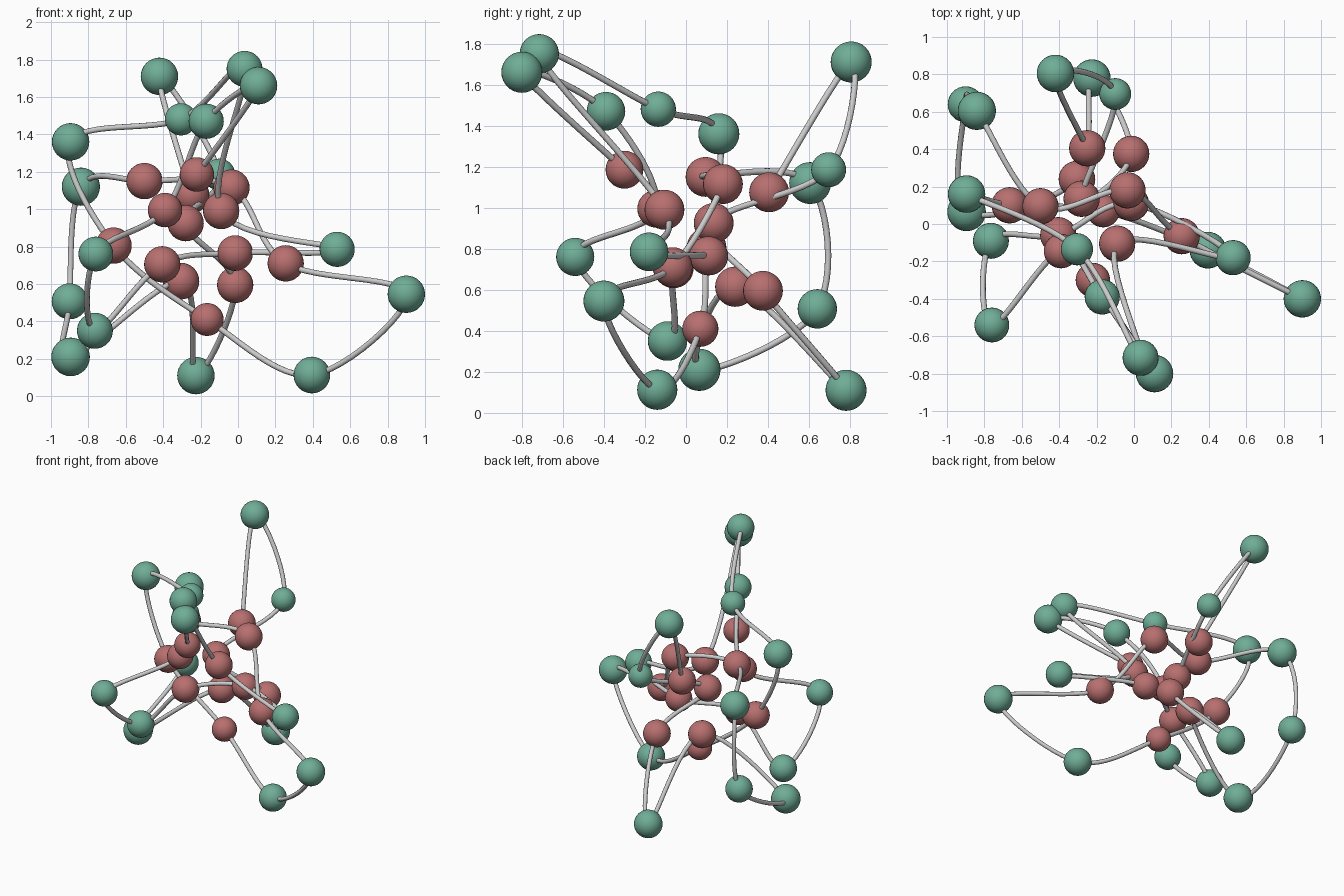
import bpy
from mathutils import Vector

if "Cube" in bpy.data.objects:
    bpy.data.objects.remove(bpy.data.objects["Cube"])

# Chain of beads in order: kind (o = outer green, i = inner red), x, y, z, radius
BEADS = [
    ("i", -0.25, 0.405, 1.075, .097),
    ("o", -0.42, 0.805, 1.71, .100),
    ("o", -0.10, 0.695, 1.185, .085),
    ("i", -0.28, 0.135, 0.925, .097),
    ("i", -0.015, 0.375, 0.595, .097),
    ("o", -0.225, 0.78, 0.11, .100),
    ("i", -0.305, 0.24, 0.615, .098),
    ("o", -0.895, 0.065, 0.21, .103),
    ("o", -0.90, 0.64, 0.507, .096),
    ("o", -0.84, 0.605, 1.12, .102),
    ("i", -0.50, 0.095, 1.15, .097),
    ("i", -0.035, 0.18, 1.115, .097),
    ("i", 0.255, -0.065, 0.71, .097),
    ("o", 0.90, -0.40, 0.545, .100),
    ("o", 0.395, -0.14, 0.113, .098),
    ("i", -0.165, 0.07, 0.41, .088),
    ("i", -0.665, 0.10, 0.805, .097),
    ("o", -0.895, 0.16, 1.36, .100),
    ("o", -0.305, -0.135, 1.48, .086),
    ("o", 0.035, -0.715, 1.75, .096),
    ("i", -0.09, -0.105, 0.99, .097),
    ("o", 0.53, -0.18, 0.785, .094),
    ("i", -0.015, 0.11, 0.765, .095),
    ("i", -0.405, -0.06, 0.705, .097),
    ("o", -0.765, -0.09, 0.35, .096),
    ("o", -0.76, -0.54, 0.76, .093),
    ("i", -0.39, -0.145, 0.995, .092),
    ("o", -0.17, -0.39, 1.47, .094),
    ("o", 0.11, -0.80, 1.66, .100),
    ("i", -0.22, -0.30, 1.185, .092),
]


def material(name, color):
    mat = bpy.data.materials.new(name)
    mat.diffuse_color = color
    mat.use_nodes = True
    mat.node_tree.nodes["Principled BSDF"].inputs["Base Color"].default_value = mat.diffuse_color
    return mat


MATS = {"o": material("green", (0.16, 0.42, 0.31, 1)),
        "i": material("red", (0.48, 0.16, 0.16, 1))}
NAMES = {"o": "outer_bead", "i": "inner_bead"}

# Beads
points = []
for kind, x, y, z, r in BEADS:
    points.append(Vector((x, y, z)))
    bpy.ops.mesh.primitive_uv_sphere_add(segments=32, ring_count=16, radius=r, location=(x, y, z))
    bead = bpy.context.object
    bead.name = NAMES[kind]
    bead.data.materials.append(MATS[kind])
    bpy.ops.object.shade_smooth()

# Connecting strand: smooth tube through every bead
curve = bpy.data.curves.new("strand", "CURVE")
curve.dimensions = "3D"
curve.bevel_depth = 0.0155
curve.bevel_resolution = 3
curve.resolution_u = 12
curve.use_fill_caps = True
spline = curve.splines.new("BEZIER")
spline.bezier_points.add(len(points) - 1)
for n, (bp, p) in enumerate(zip(spline.bezier_points, points)):
    before, after = points[max(n - 1, 0)], points[min(n + 1, len(points) - 1)]
    tangent = (after - before) / 6
    bp.handle_left_type = bp.handle_right_type = "FREE"
    bp.co = p
    bp.handle_left = p - tangent
    bp.handle_right = p + tangent
strand = bpy.data.objects.new("strand", curve)
bpy.context.collection.objects.link(strand)
